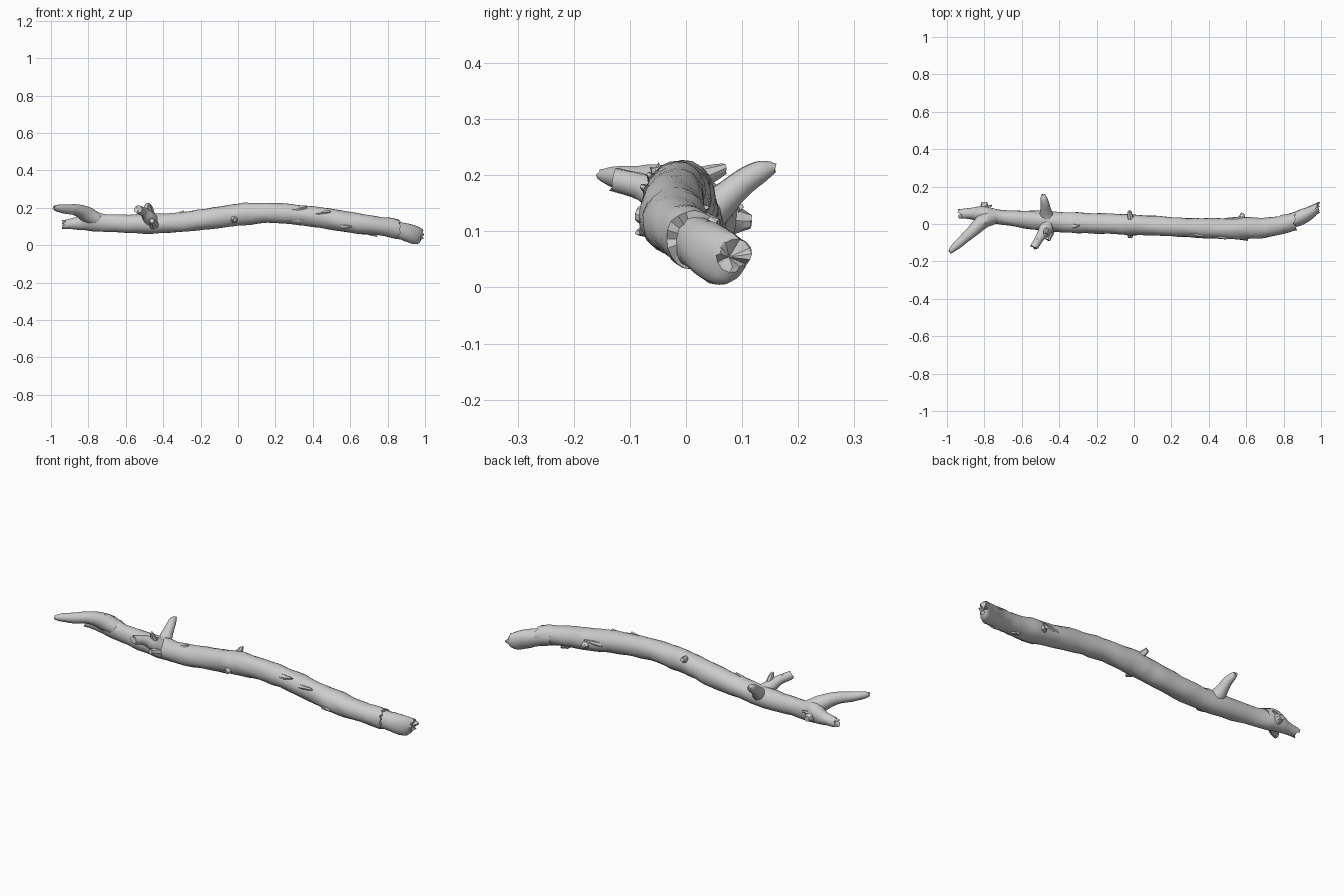
import bpy, bmesh, math, random
from mathutils import Vector, noise

random.seed(4)
if "Cube" in bpy.data.objects:
    bpy.data.objects.remove(bpy.data.objects["Cube"])

wood = bpy.data.materials.new("grey_wood")
wood.use_nodes = True
wood.diffuse_color = (0.6, 0.6, 0.6, 1)
wood.node_tree.nodes["Principled BSDF"].inputs["Base Color"].default_value = (0.6, 0.6, 0.6, 1)


def finish(name, bm, angle=40):
    bmesh.ops.recalc_face_normals(bm, faces=bm.faces)
    mesh = bpy.data.meshes.new(name)
    bm.to_mesh(mesh)
    bm.free()
    mesh.materials.append(wood)
    ob = bpy.data.objects.new(name, mesh)
    bpy.context.collection.objects.link(ob)
    bpy.ops.object.select_all(action='DESELECT')
    ob.select_set(True)
    bpy.context.view_layer.objects.active = ob
    bpy.ops.object.shade_smooth_by_angle(angle=math.radians(angle))
    return ob


def spline(rows, steps):
    """Smoothly interpolate rows of numbers (Catmull-Rom)."""
    pts = [rows[0]] + list(rows) + [rows[-1]]
    out = []
    for i in range(1, len(pts) - 2):
        for s in range(steps):
            t = s / steps
            out.append([0.5 * (2 * b + (c - a) * t + (2 * a - 5 * b + 4 * c - d) * t * t
                               + (3 * b - a - 3 * c + d) * t ** 3)
                        for a, b, c, d in zip(*pts[i - 1:i + 3])])
    return out + [list(rows[-1])]


def skin(bm, rings, dent=0.0):
    """Join rings of points, closing both ends with a fan to a sunken centre."""
    loops = [[bm.verts.new(p) for p in ring] for ring in rings]
    n = len(loops[0])
    for a, b in zip(loops, loops[1:]):
        for k in range(n):
            bm.faces.new((a[k], a[(k + 1) % n], b[(k + 1) % n], b[k]))
    for loop, inner in ((loops[0], rings[1]), (loops[-1], rings[-2])):
        mid = sum((v.co for v in loop), Vector()) / n
        back = sum(inner, Vector()) / n
        hub = bm.verts.new(mid + (back - mid).normalized() * dent)
        for k in range(n):
            bm.faces.new((loop[k], loop[(k + 1) % n], hub))


def tube(name, rows, sides=10, steps=4, rough=0.1, jag=0.0):
    """Round limb through rows of x, y, z, radius."""
    path = spline(rows, steps)
    rings = []
    for i, (x, y, z, r) in enumerate(path):
        a, b = path[max(i - 1, 0)], path[min(i + 1, len(path) - 1)]
        axis = (Vector(b[:3]) - Vector(a[:3])).normalized()
        u = axis.cross(Vector((0, 0, 1))).normalized()
        v = u.cross(axis)
        ring = []
        for k in range(sides):
            t = math.tau * k / sides
            d = u * math.cos(t) + v * math.sin(t)
            p = Vector((x, y, z)) + d * r
            p += d * r * rough * noise.noise(p * 25)
            if i == len(path) - 1:
                p += axis * random.uniform(-jag, jag)
            ring.append(p)
        rings.append(ring)
    bm = bmesh.new()
    skin(bm, rings, jag * 0.5)
    return finish(name, bm)


def log(name, rows, sides, steps, jag_start, jag_end, dent):
    """Trunk from rows of x, y low, y high, z low, z high."""
    path = spline(rows, steps)
    rings = []
    for i, (x, y0, y1, z0, z1) in enumerate(path):
        ring = []
        jag = jag_start if i == 0 else jag_end if i == len(path) - 1 else 0
        for k in range(sides):
            t = math.tau * k / sides
            d = Vector((0, math.cos(t) * (y1 - y0) / 2, math.sin(t) * (z1 - z0) / 2))
            p = Vector((x, (y0 + y1) / 2, (z0 + z1) / 2)) + d
            p += d * (0.1 * noise.noise(p * 14) + 0.06 * noise.noise(p * 40))
            p.x += random.uniform(-jag, jag)
            ring.append(p)
        rings.append(ring)
    bm = bmesh.new()
    skin(bm, rings, dent)
    return finish(name, bm)


# Main trunk, ending in a ledge of bark near the left tip
log("trunk", [
    (-0.93, 0.03, 0.08, 0.085, 0.135),
    (-0.87, 0.025, 0.085, 0.085, 0.15),
    (-0.8, 0.005, 0.095, 0.078, 0.185),
    (-0.7, -0.005, 0.075, 0.072, 0.165),
    (-0.5, -0.035, 0.07, 0.062, 0.165),
    (-0.3, -0.05, 0.06, 0.07, 0.175),
    (-0.1, -0.055, 0.055, 0.09, 0.205),
    (0.0, -0.06, 0.05, 0.105, 0.222),
    (0.2, -0.065, 0.035, 0.118, 0.226),
    (0.4, -0.075, 0.03, 0.098, 0.208),
    (0.6, -0.082, 0.035, 0.066, 0.177),
    (0.75, -0.065, 0.04, 0.052, 0.153),
    (0.86, -0.035, 0.065, 0.034, 0.138)], 20, 5, 0.015, 0.012, 0.01)

# Exposed core beyond the ledge, split on a slant
core = log("broken_core", [
    (0.78, -0.045, 0.048, 0.05, 0.14),
    (0.85, -0.022, 0.063, 0.035, 0.128),
    (0.91, 0.0, 0.085, 0.016, 0.115),
    (0.96, 0.032, 0.105, 0.004, 0.1),
    (0.985, 0.06, 0.118, 0.035, 0.085)], 14, 3, 0, 0.015, 0.015)

# Forked end and side limbs
tube("fork_limb", [
    (-0.74, 0.045, 0.125, 0.04), (-0.8, 0.02, 0.16, 0.042),
    (-0.86, -0.035, 0.188, 0.032), (-0.92, -0.09, 0.192, 0.025),
    (-0.96, -0.125, 0.196, 0.02), (-0.985, -0.15, 0.2, 0.01)], jag=0.006)
tube("back_limb", [
    (-0.46, 0.02, 0.12, 0.045), (-0.47, 0.06, 0.15, 0.032),
    (-0.475, 0.1, 0.185, 0.025), (-0.482, 0.135, 0.207, 0.019),
    (-0.485, 0.158, 0.214, 0.01)], jag=0.004)
tube("front_limb", [
    (-0.46, 0.0, 0.125, 0.045), (-0.48, -0.04, 0.155, 0.033),
    (-0.505, -0.075, 0.178, 0.024), (-0.535, -0.127, 0.192, 0.022)], jag=0.008)

# Short snapped twigs and knots: start, end, radius
stubs = [
    ((-0.8, 0.07, 0.12), (-0.8, 0.115, 0.118), 0.024),
    ((-0.015, 0.015, 0.19), (-0.025, 0.068, 0.212), 0.016),
    ((-0.02, -0.04, 0.14), (-0.02, -0.074, 0.135), 0.018),
    ((-0.47, -0.03, 0.16), (-0.475, -0.055, 0.215), 0.015),
    ((0.57, 0.01, 0.12), (0.58, 0.055, 0.115), 0.018),
    ((-0.45, -0.03, 0.11), (-0.46, -0.085, 0.13), 0.02)]
for i, (a, b, r) in enumerate(stubs):
    mid = [(p + q) / 2 for p, q in zip(a, b)]
    tube(f"twig_stub_{i + 1}", [(*a, r * 1.4), (*mid, r), (*b, r * 0.6)], 8, 2, 0.2, 0.005)


# Lifted bark flakes: position, outward direction, length
flakes = [
    ((0.33, -0.06, 0.195), (0, -0.7, 0.7), 0.08),
    ((0.45, -0.07, 0.175), (0, -0.8, 0.5), 0.09),
    ((0.53, 0.028, 0.14), (0, 1, 0.3), 0.1),
    ((0.58, -0.078, 0.1), (0, -1, -0.3), 0.06),
    ((-0.79, 0.09, 0.14), (0, 0.9, 0.4), 0.06),
    ((-0.31, -0.01, 0.172), (0, 0, 1), 0.04),
    ((0.32, -0.055, 0.135), (0, -1, -0.4), 0.06),
    ((0.72, 0.0, 0.056), (0, 0, -1), 0.05)]
for i, (place, out, length) in enumerate(flakes):
    out = Vector(out).normalized()
    side = out.cross(Vector((1, 0, 0)))
    bm = bmesh.new()
    rings = []
    for s in range(5):
        t = s / 4
        width = 0.012 * (1.1 - t) + random.uniform(0, 0.004)
        mid = Vector(place) + Vector(((t - 0.5) * length, 0, 0)) + out * (0.012 * t - 0.003)
        rings.append([mid + side * width * a + out * 0.004 * b
                      for a, b in ((-1, -1), (-0.6, 1), (0.6, 1), (1, -1))])
    skin(bm, rings)
    finish(f"bark_flake_{i + 1}", bm, 30)
